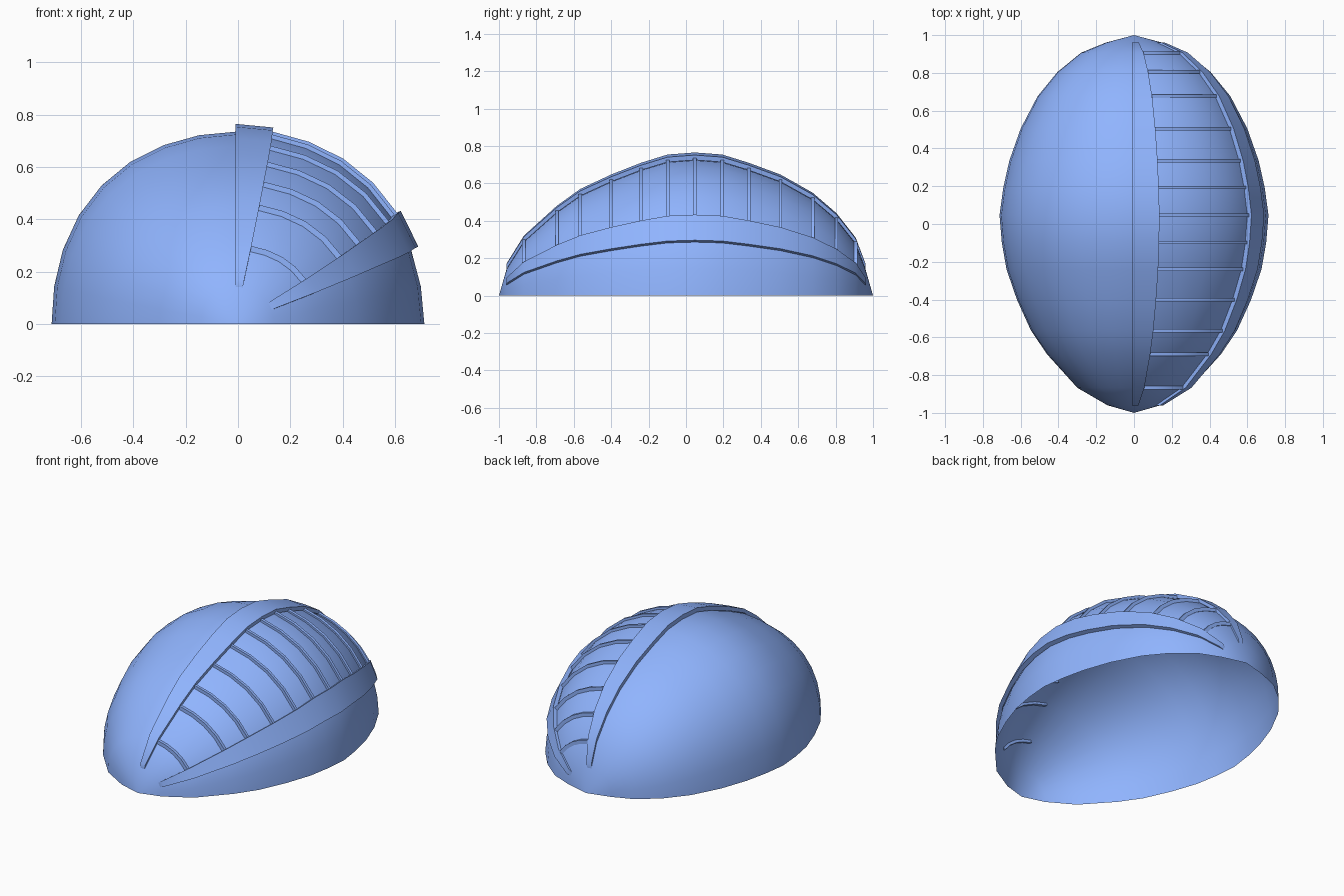
import bpy, bmesh, math

if "Cube" in bpy.data.objects:
    bpy.data.objects.remove(bpy.data.objects["Cube"])

# Ring stations along the long axis: y, half width, top height
RINGS = [(-.96, .14, .14), (-.867, .30, .29), (-.69, .46, .45), (-.565, .545, .54),
         (-.40, .62, .617), (-.24, .675, .68), (-.098, .70, .724), (.047, .712, .735),
         (.193, .692, .724), (.335, .66, .68), (.505, .60, .617), (.677, .51, .52),
         (.805, .405, .41), (.907, .28, .28), (.96, .15, .14)]
BULGE = [1, 1.003, 1.011, 1.018, 1.02, 1.016, 1.007, 1.001, 1]
STEP = math.pi / 16

blue = bpy.data.materials.new("blue")
blue.diffuse_color = (.28, .46, 1.0, 1)
blue.use_nodes = True
blue.node_tree.nodes["Principled BSDF"].inputs["Base Color"].default_value = blue.diffuse_color


def surf(ring, k, off=0.0, dy=0.0):
    """Point on the shell at meridian k (0 = right rim, 8 = top, 16 = left rim)."""
    y, rx, rz = ring
    a = k * STEP
    b = BULGE[k if k <= 8 else 16 - k]
    return ((rx * b + off) * math.cos(a) - .01 * math.sin(a), y + dy,
            (rz * b + off) * math.sin(a))


def make(name, verts, faces):
    me = bpy.data.meshes.new(name)
    me.from_pydata(verts, [], faces)
    bm = bmesh.new()
    bm.from_mesh(me)
    bmesh.ops.recalc_face_normals(bm, faces=bm.faces)
    bm.to_mesh(me)
    bm.free()
    me.materials.append(blue)
    ob = bpy.data.objects.new(name, me)
    bpy.context.collection.objects.link(ob)
    bpy.ops.object.select_all(action='DESELECT')
    ob.select_set(True)
    bpy.context.view_layer.objects.active = ob
    bpy.ops.object.shade_smooth_by_angle(angle=math.radians(35))
    return ob


def sweep(name, sections):
    """Closed bar skinned through four-point sections."""
    verts = [p for s in sections for p in s]
    n = len(sections)
    faces = [(4*i + j, 4*i + (j+1) % 4, 4*i + 4 + (j+1) % 4, 4*i + 4 + j)
             for i in range(n - 1) for j in range(4)]
    faces += [(0, 1, 2, 3), tuple(4*(n-1) + j for j in range(4))]
    return make(name, verts, faces)


# Open half shell
verts = [surf(r, k) for r in RINGS for k in range(17)]
faces = [(17*i + k, 17*i + k + 1, 17*i + k + 18, 17*i + k + 17)
         for i in range(len(RINGS) - 1) for k in range(16)]
front, back = len(verts), len(verts) + 1
verts += [(0, -1, 0), (0, 1, 0)]
last = 17 * (len(RINGS) - 1)
for k in range(16):
    faces += [(front, k + 1, k), (back, last + k, last + k + 1)]
make("shell", verts, faces)

# Two raised bands running end to end
for name, k in (("lower_band", 2), ("upper_band", 7)):
    sweep(name, [[surf(r, k, .003), surf(r, k + 1, .003),
                  surf(r, k + 1, .03), surf(r, k, .03)] for r in RINGS])

# Thin ribs bridging the bands
for i, r in enumerate(RINGS[1:-1]):
    sweep(f"rib_{i + 1}", [[surf(r, k, -.008, -.009), surf(r, k, -.008, .009),
                            surf(r, k, .014, .009), surf(r, k, .014, -.009)]
                           for k in range(3, 8)])
